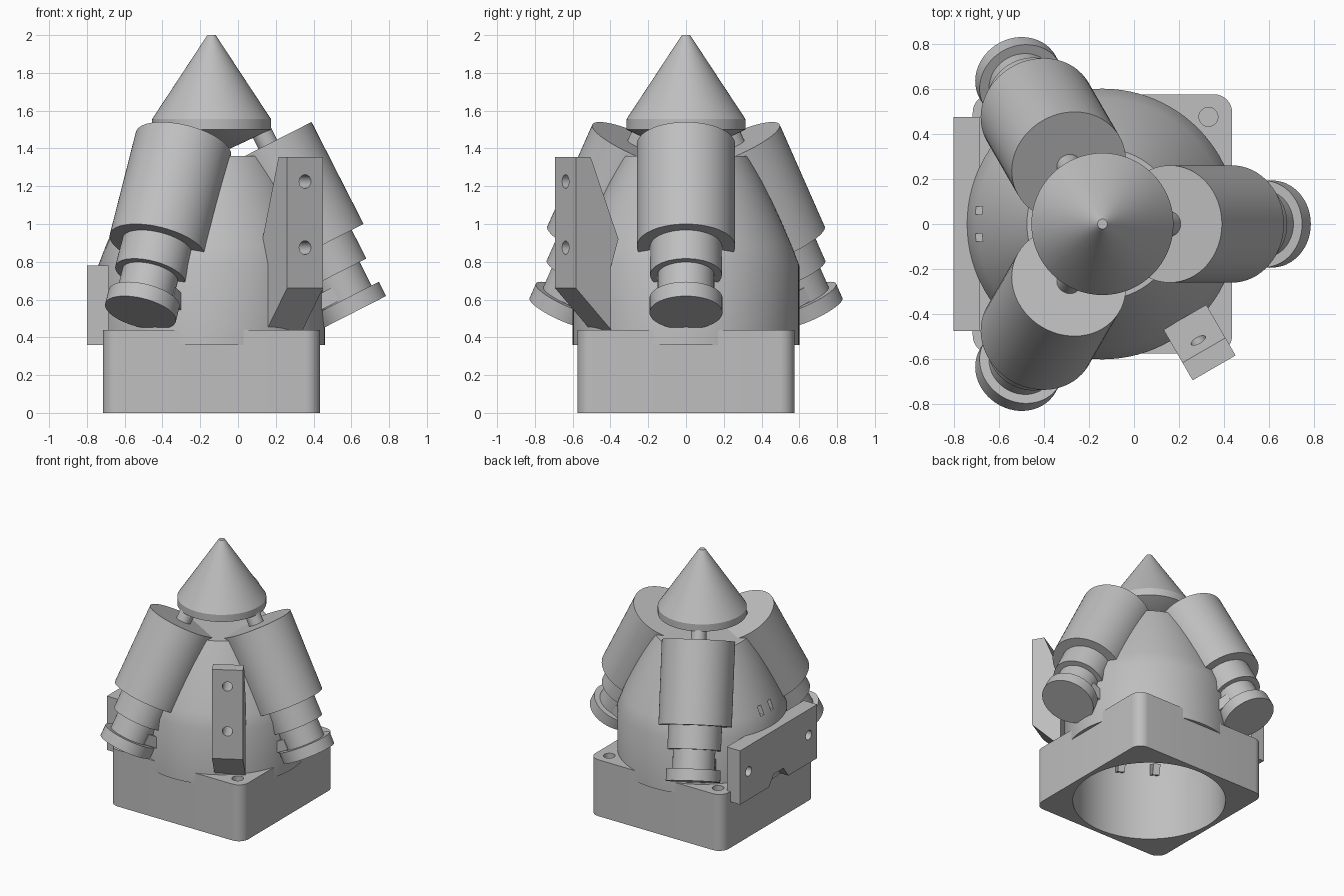
import bpy, bmesh, math
from mathutils import Matrix, Vector

cube = bpy.data.objects.get("Cube")
if cube:
    bpy.data.objects.remove(cube, do_unlink=True)

grey = bpy.data.materials.new("plain_grey")
grey.use_nodes = True
COLOUR = (0.52, 0.52, 0.52, 1)
grey.diffuse_color = COLOUR
grey.node_tree.nodes["Principled BSDF"].inputs["Base Color"].default_value = COLOUR

# everything is arranged around the body's vertical axis
AXIS = Matrix.Translation((-0.14, 0, 0))


def finish(name, bm, matrix):
    bmesh.ops.recalc_face_normals(bm, faces=bm.faces)
    bm.transform(AXIS @ matrix)
    mesh = bpy.data.meshes.new(name)
    bm.to_mesh(mesh)
    bm.free()
    mesh.materials.append(grey)
    obj = bpy.data.objects.new(name, mesh)
    bpy.context.collection.objects.link(obj)
    return obj


def smooth(obj):
    bpy.ops.object.select_all(action="DESELECT")
    obj.select_set(True)
    bpy.context.view_layer.objects.active = obj
    bpy.ops.object.shade_smooth_by_angle(angle=math.radians(25))


def lathe(name, profile, matrix=Matrix(), closed=False, steps=64):
    """Revolve (radius, height) points around local z."""
    bm = bmesh.new()
    verts = [bm.verts.new((r, 0, z)) for r, z in profile]
    edges = [bm.edges.new(pair) for pair in zip(verts, verts[1:])]
    if closed:
        edges.append(bm.edges.new((verts[-1], verts[0])))
    bmesh.ops.spin(bm, geom=verts + edges, cent=(0, 0, 0), axis=(0, 0, 1),
                   angle=math.tau, steps=steps)
    bmesh.ops.remove_doubles(bm, verts=bm.verts, dist=1e-5)
    return finish(name, bm, matrix)


def rod(name, radius, low, high, matrix=Matrix(), steps=32):
    return lathe(name, [(0, low), (radius, low), (radius, high), (0, high)], matrix, steps=steps)


def box(name, low, high, matrix=Matrix(), corner=0):
    low, high = Vector(low), Vector(high)
    bm = bmesh.new()
    bmesh.ops.create_cube(bm, size=1, matrix=Matrix.Translation((low + high) / 2)
                          @ Matrix.Diagonal((*(high - low), 1)))
    if corner:
        upright = [e for e in bm.edges if abs(e.verts[0].co.z - e.verts[1].co.z) > 0.01]
        bmesh.ops.bevel(bm, geom=upright, offset=corner, segments=8, affect="EDGES", profile=0.5)
    return finish(name, bm, matrix)


def prism(name, points, start, end, matrix=Matrix()):
    """Extrude (x, z) points along y."""
    bm = bmesh.new()
    face = bm.faces.new([bm.verts.new((x, start, z)) for x, z in points])
    new = bmesh.ops.extrude_face_region(bm, geom=[face])["geom"]
    bmesh.ops.translate(bm, verts=[v for v in new if isinstance(v, bmesh.types.BMVert)],
                        vec=(0, end - start, 0))
    return finish(name, bm, matrix)


def cut(obj, cutters):
    bpy.ops.object.select_all(action="DESELECT")
    bpy.context.view_layer.objects.active = obj
    obj.select_set(True)
    for cutter in cutters:
        cutter.hide_render = True
        mod = obj.modifiers.new("cut", "BOOLEAN")
        mod.operation, mod.solver, mod.object = "DIFFERENCE", "EXACT", cutter
        bpy.ops.object.modifier_apply(modifier=mod.name)
        bpy.data.objects.remove(cutter, do_unlink=True)


# square base with a round bore and four corner screw holes
base = box("base", (-0.575, -0.575, 0), (0.575, 0.575, 0.44), corner=0.08)
holes = [rod("hole_cutter", 0.042, 0.2, 0.6, Matrix.Translation((0.47 * a, 0.475 * b, 0)))
         for a in (-1, 1) for b in (-1, 1)]
cut(base, [rod("bore_cutter", 0.54, -0.1, 0.6, steps=96)] + holes)
smooth(base)

# hollow curved body with two slots on the right side
outer = [(0.6, 0.36), (0.6, 0.78), (0.558, 0.89), (0.51, 1.0), (0.46, 1.11), (0.4, 1.235), (0.335, 1.36)]
inner = [(0, 1.36), (0, 1.3), (0.3, 1.3), (0.48, 0.95), (0.54, 0.78), (0.54, 0.36)]
body = lathe("body", outer + inner, closed=True, steps=96)
cut(body, [box("slot_cutter", (-0.7, y - 0.018, 0.87), (-0.4, y + 0.018, 0.94)) for y in (-0.06, 0.06)])
smooth(body)

# pointed cap with a shallow conical underside
cap = lathe("cap", [(0, 1.4), (0.1, 1.4), (0.315, 1.5), (0.315, 1.555), (0.022, 2.0), (0, 2.0)])
smooth(cap)

# three slanted tubes, each stepping down to a neck and an end disc
tube_profile = [(0, 0), (0.26, 0), (0.26, -0.606), (0.19, -0.606), (0.19, -0.776), (0.15, -0.776),
                (0.15, -0.915), (0.193, -0.915), (0.193, -1.0), (0, -1.0)]
for i in range(3):
    place = (Matrix.Rotation(i * math.tau / 3, 4, "Z") @ Matrix.Translation((0.298, 0, 1.422))
             @ Matrix.Rotation(math.radians(-27), 4, "Y"))
    smooth(lathe(f"tube_{i + 1}", tube_profile, place))
    smooth(rod(f"cap_pin_{i + 1}", 0.055, -0.02, 0.16, place))
    for side in (-1, 1):
        y = side * 0.125
        box(f"neck_tab_{i + 1}", (-0.32, y - 0.025, -0.91), (-0.04, y + 0.025, -0.83), place)

# upright bracket at the front left, drilled twice
turn = Matrix.Rotation(math.radians(-60), 4, "Z")
bracket_outline = [(0.8, 0.66), (0.8, 1.355), (0.71, 1.355), (0.54, 0.92), (0.59, 0.76), (0.585, 0.44)]
bracket = prism("front_bracket", bracket_outline, 0, 0.22, turn)
drill = Matrix.Rotation(math.pi / 2, 4, "Y")
cut(bracket, [rod("drill_cutter", 0.036, 0.4, 0.9, turn @ Matrix.Translation((0, 0.11, z)) @ drill)
              for z in (0.875, 1.225)])
smooth(bracket)

# flat plate on the right side, notched below and drilled near each end
quarter = Matrix.Rotation(math.pi / 2, 4, "Z")
plate_outline = [(-0.475, 0.36), (-0.12, 0.36), (-0.06, 0.44), (0.06, 0.44), (0.12, 0.36),
                 (0.475, 0.36), (0.475, 0.78), (-0.475, 0.78)]
plate = prism("side_plate", plate_outline, 0.545, 0.66, quarter)
cut(plate, [rod("drill_cutter", 0.036, -0.8, -0.4, Matrix.Translation((0, y, 0.58)) @ drill)
            for y in (-0.37, 0.37)])
smooth(plate)
